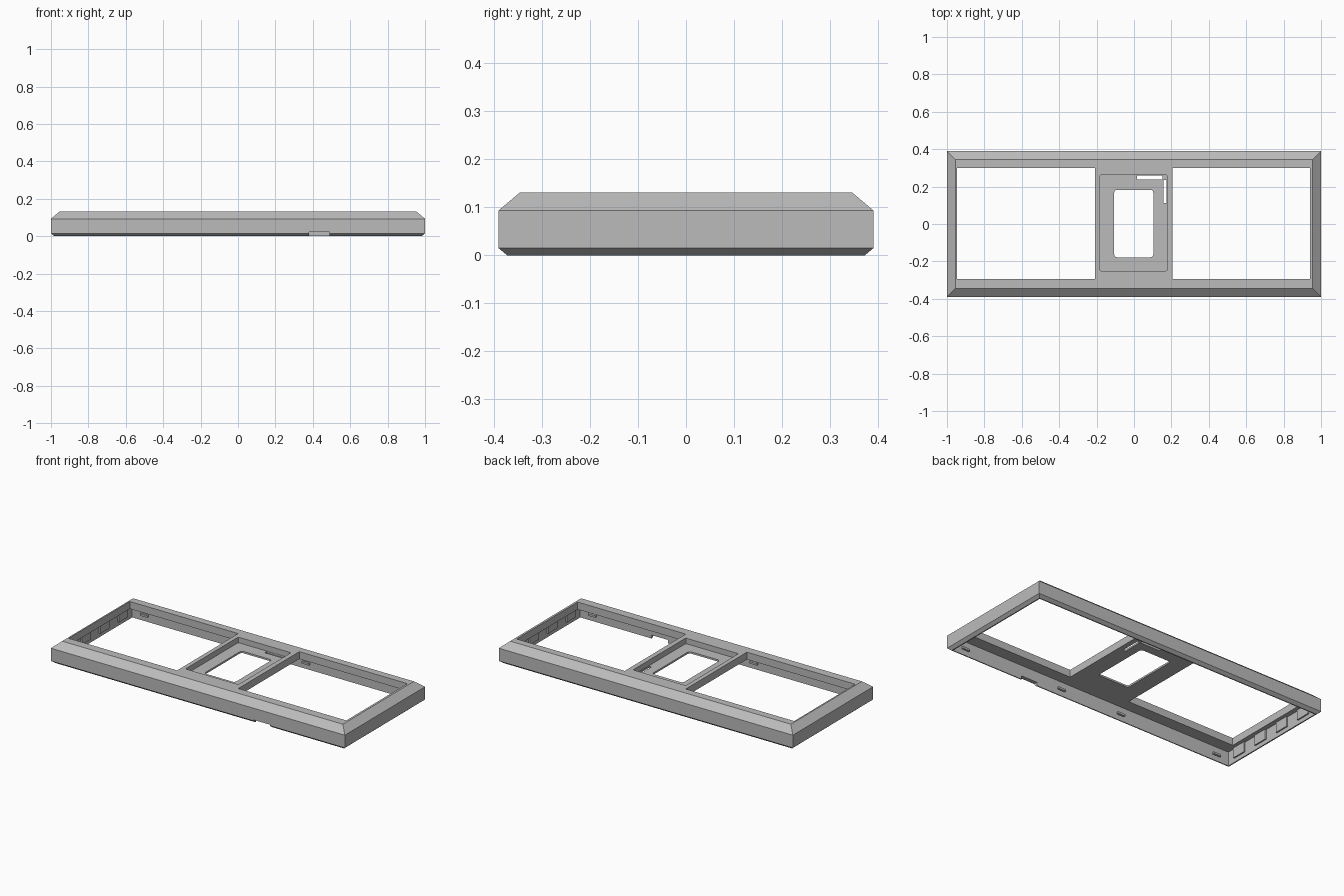
import bpy
import bmesh

cube = bpy.data.objects.get("Cube")
if cube:
    bpy.data.objects.remove(cube, do_unlink=True)

HALF_X, HALF_Y, TOP = 1.0, 0.39, 0.131
WALL, CEILING, PANEL_TOP = 0.024, 0.086, 0.097

grey = bpy.data.materials.new("satin grey")
grey.use_nodes = True
grey.diffuse_color = (0.5, 0.5, 0.5, 1)
grey.node_tree.nodes["Principled BSDF"].inputs["Base Color"].default_value = (0.5, 0.5, 0.5, 1)


def finish(name, bm):
    bmesh.ops.recalc_face_normals(bm, faces=bm.faces)
    mesh = bpy.data.meshes.new(name)
    bm.to_mesh(mesh)
    bm.free()
    mesh.materials.append(grey)
    obj = bpy.data.objects.new(name, mesh)
    bpy.context.collection.objects.link(obj)
    return obj


def box(name, xs, ys, zs, radius=0):
    """Box given by its ranges, with optional rounded upright edges."""
    bm = bmesh.new()
    bmesh.ops.create_cube(bm, size=1)
    for v in bm.verts:
        for axis, span in enumerate((xs, ys, zs)):
            v.co[axis] = span[0] if v.co[axis] < 0 else span[1]
    if radius:
        upright = [e for e in bm.edges if abs(e.verts[0].co.z - e.verts[1].co.z) > 0.01]
        bmesh.ops.bevel(bm, geom=upright, offset=radius, segments=4, profile=0.5, affect='EDGES')
    return finish(name, bm)


def cut(target, *args):
    cutter = box(*args)
    cutter.hide_render = True
    mod = target.modifiers.new("cut", 'BOOLEAN')
    mod.operation, mod.solver, mod.object = 'DIFFERENCE', 'EXACT', cutter
    bpy.context.view_layer.objects.active = target
    bpy.ops.object.modifier_apply(modifier=mod.name)
    bpy.data.objects.remove(cutter, do_unlink=True)


# Hollow chamfered shell: rectangular rings from the ceiling inside, round the rim, to the top
bm = bmesh.new()
profile = [(WALL, CEILING), (WALL, 0), (0.018, 0), (0, 0.015), (0, 0.093), (0.045, TOP)]
rings = [[bm.verts.new((sx * (HALF_X - inset), sy * (HALF_Y - inset), z))
          for sx, sy in ((-1, -1), (1, -1), (1, 1), (-1, 1))] for inset, z in profile]
for a, b in zip(rings, rings[1:]):
    for i in range(4):
        j = (i + 1) % 4
        bm.faces.new((a[i], a[j], b[j], b[i]))
bm.faces.new(rings[0])
bm.faces.new(rings[-1])
frame = finish("bezel_frame", bm)

# Two large openings, the recessed centre panel with its window, and thin slots
through = (0.05, 0.2)
cut(frame, "right_opening", (-0.946, -0.209), (-0.293, 0.3), through)
cut(frame, "left_opening", (0.207, 0.942), (-0.293, 0.3), through)
cut(frame, "panel_recess", (-0.182, 0.177), (-0.25, 0.262), (PANEL_TOP, 0.2), 0.006)
cut(frame, "window", (-0.106, 0.103), (-0.178, 0.183), through, 0.016)
cut(frame, "back_slot", (0.016, 0.153), (0.238, 0.26), through)
cut(frame, "side_slot", (0.157, 0.175), (0.112, 0.236), through)

# Cable notch in the bottom of the front wall
cut(frame, "cable_notch", (0.38, 0.49), (-0.45, -0.34), (-0.05, 0.021))

# Snap clips on the inside of the long walls, tabs inside the short walls
inner_x, inner_y = HALF_X - WALL, HALF_Y - WALL
for side, s in (("front", -1), ("back", 1)):
    ys = sorted((s * (inner_y + 0.004), s * (inner_y - 0.012)))
    for i, x in enumerate((-0.89, -0.21, 0.21, 0.89)):
        box(f"{side}_clip_{i + 1}", (x - 0.025, x + 0.025), ys, (0.032, 0.044))
for side, s in (("right", -1), ("left", 1)):
    xs = sorted((s * (inner_x + 0.004), s * (inner_x - 0.008)))
    for i, y in enumerate((-0.27, -0.09, 0.09, 0.27)):
        box(f"{side}_tab_{i + 1}", xs, (y - 0.045, y + 0.045), (0.025, CEILING + 0.004))
